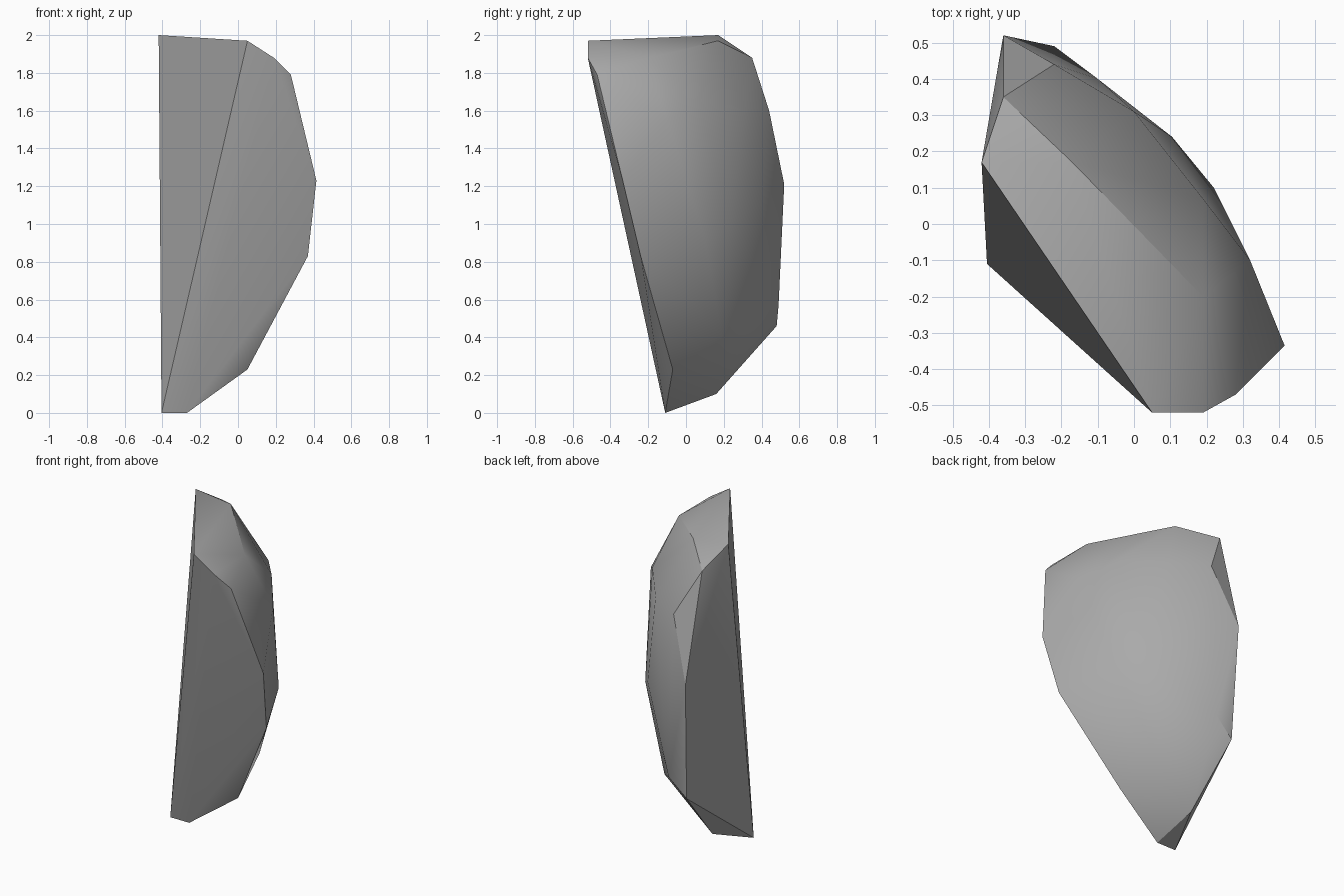
import bpy, bmesh, math

cube = bpy.data.objects.get("Cube")
if cube:
    bpy.data.objects.remove(cube, do_unlink=True)

# Stone colour
stone = bpy.data.materials.new("grey_stone")
stone.use_nodes = True
grey = (0.4, 0.4, 0.4, 1)
stone.diffuse_color = grey
shader = stone.node_tree.nodes["Principled BSDF"]
shader.inputs["Base Color"].default_value = grey
shader.inputs["Roughness"].default_value = 0.9

# Corners of the chipped shard, grouped by region
top_rim = [(-.42, .17, 2), (.05, -.52, 1.97), (.19, -.52, 1.88),
           (.19, -.2, 1.88), (-.17, .17, 1.97)]
shoulder = [(.28, -.47, 1.79), (.32, -.1, 1.55), (.19, .07, 1.65),
            (0, .31, 1.6), (-.22, .44, 1.6), (-.36, .35, 1.88)]
waist = [(.415, -.335, 1.23), (.37, -.24, .83), (.22, .1, .92),
         (.105, .24, 1), (-.1, .4, 1.1), (-.36, .52, 1.21)]
foot = [(-.34, .48, .46), (-.22, .49, .57), (.02, .19, .41),
        (.05, -.07, .23), (-.3, .16, .1)]
tip = [(-.27, -.11, 0), (-.405, -.11, 0)]

# Wrap the corners in a closed faceted skin
bm = bmesh.new()
for corner in top_rim + shoulder + waist + foot + tip:
    bm.verts.new(corner)
bmesh.ops.convex_hull(bm, input=bm.verts)
bmesh.ops.recalc_face_normals(bm, faces=bm.faces)
mesh = bpy.data.meshes.new("rock_shard")
bm.to_mesh(mesh)
bm.free()
mesh.materials.append(stone)

rock = bpy.data.objects.new("rock_shard", mesh)
bpy.context.collection.objects.link(rock)

# Soft facets with sharp main breaks
bpy.ops.object.select_all(action="DESELECT")
rock.select_set(True)
bpy.context.view_layer.objects.active = rock
bpy.ops.object.shade_smooth_by_angle(angle=math.radians(30))
